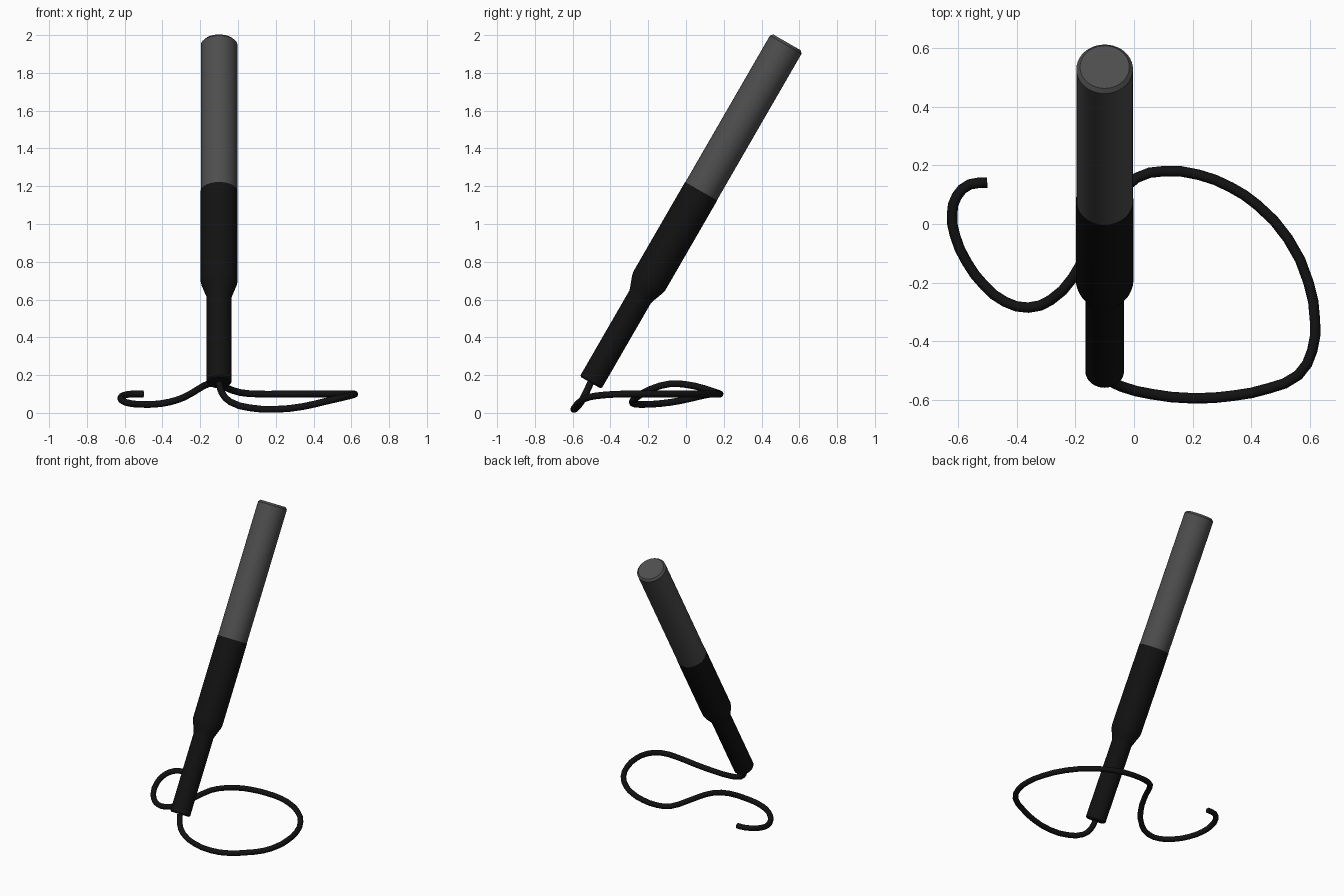
import bpy, bmesh, math
from mathutils import Matrix, Vector

if "Cube" in bpy.data.objects:
    bpy.data.objects.remove(bpy.data.objects["Cube"])

BASE = Vector((-0.10, -0.505, 0.16))      # lower end of the tilted body
TILT = Matrix.Translation(BASE) @ Matrix.Rotation(math.radians(-30), 4, 'X')
SIDES = 40


def material(name, value):
    m = bpy.data.materials.new(name)
    m.diffuse_color = (value, value, value, 1)
    m.use_nodes = True
    m.node_tree.nodes["Principled BSDF"].inputs["Base Color"].default_value = m.diffuse_color
    return m


def smooth(ob):
    bpy.ops.object.select_all(action='DESELECT')
    bpy.context.view_layer.objects.active = ob
    ob.select_set(True)
    bpy.ops.object.shade_smooth_by_angle(angle=math.radians(35))


def lathe(name, profile, mat):
    """Closed turned part from (radius, height) pairs along the tilted axis."""
    bm = bmesh.new()
    rings = []
    for r, h in profile:
        rings.append([bm.verts.new((r * math.cos(a), r * math.sin(a), h))
                      for a in (2 * math.pi * i / SIDES for i in range(SIDES))])
    for lo, hi in zip(rings, rings[1:]):
        for i in range(SIDES):
            j = (i + 1) % SIDES
            bm.faces.new((lo[i], lo[j], hi[j], hi[i]))
    bm.faces.new(rings[0][::-1])
    bm.faces.new(rings[-1])
    me = bpy.data.meshes.new(name)
    bm.to_mesh(me)
    bm.free()
    me.materials.append(mat)
    ob = bpy.data.objects.new(name, me)
    ob.matrix_world = TILT
    bpy.context.collection.objects.link(ob)
    smooth(ob)
    return ob


black = material("black_rubber", 0.006)
grey = material("dark_grey", 0.075)

# lower grip: thin stem flaring into the wide sleeve
lathe("grip", [(0.059, 0.0), (0.066, 0.008), (0.066, 0.525), (0.070, 0.538),
               (0.094, 0.602), (0.098, 0.622), (0.098, 1.17)], black)

# upper barrel with chamfered end
lathe("barrel", [(0.0965, 1.17), (0.0965, 2.066), (0.084, 2.08)], grey)

# cable: leaves the stem, loops round the right, passes behind, ends on the left
path = [(-0.10, -0.505, 0.160), (-0.085, -0.53, 0.105), (-0.04, -0.555, 0.058),
        (0.06, -0.58, 0.027), (0.20, -0.594, 0.019), (0.34, -0.585, 0.033),
        (0.46, -0.56, 0.060), (0.56, -0.515, 0.083), (0.608, -0.43, 0.095),
        (0.617, -0.33, 0.10), (0.595, -0.20, 0.10), (0.525, -0.05, 0.10),
        (0.42, 0.065, 0.10), (0.33, 0.125, 0.10), (0.22, 0.168, 0.10),
        (0.10, 0.18, 0.10), (0.01, 0.158, 0.108), (-0.06, 0.085, 0.132),
        (-0.11, 0.00, 0.150), (-0.155, -0.085, 0.154), (-0.21, -0.185, 0.126),
        (-0.285, -0.26, 0.083), (-0.36, -0.285, 0.058), (-0.44, -0.265, 0.046),
        (-0.51, -0.21, 0.045), (-0.57, -0.13, 0.050), (-0.61, -0.04, 0.063),
        (-0.62, 0.035, 0.079), (-0.604, 0.095, 0.093), (-0.56, 0.135, 0.10),
        (-0.50, 0.14, 0.10)]
curve = bpy.data.curves.new("cable", 'CURVE')
curve.dimensions = '3D'
curve.resolution_u = 2
curve.bevel_depth = 0.018
curve.bevel_resolution = 4
curve.use_fill_caps = True
spline = curve.splines.new('BEZIER')
spline.bezier_points.add(len(path) - 1)
for bp, co in zip(spline.bezier_points, path):
    bp.co = co
    bp.handle_left_type = bp.handle_right_type = 'AUTO'
curve.materials.append(black)
cable = bpy.data.objects.new("cable", curve)
bpy.context.collection.objects.link(cable)
